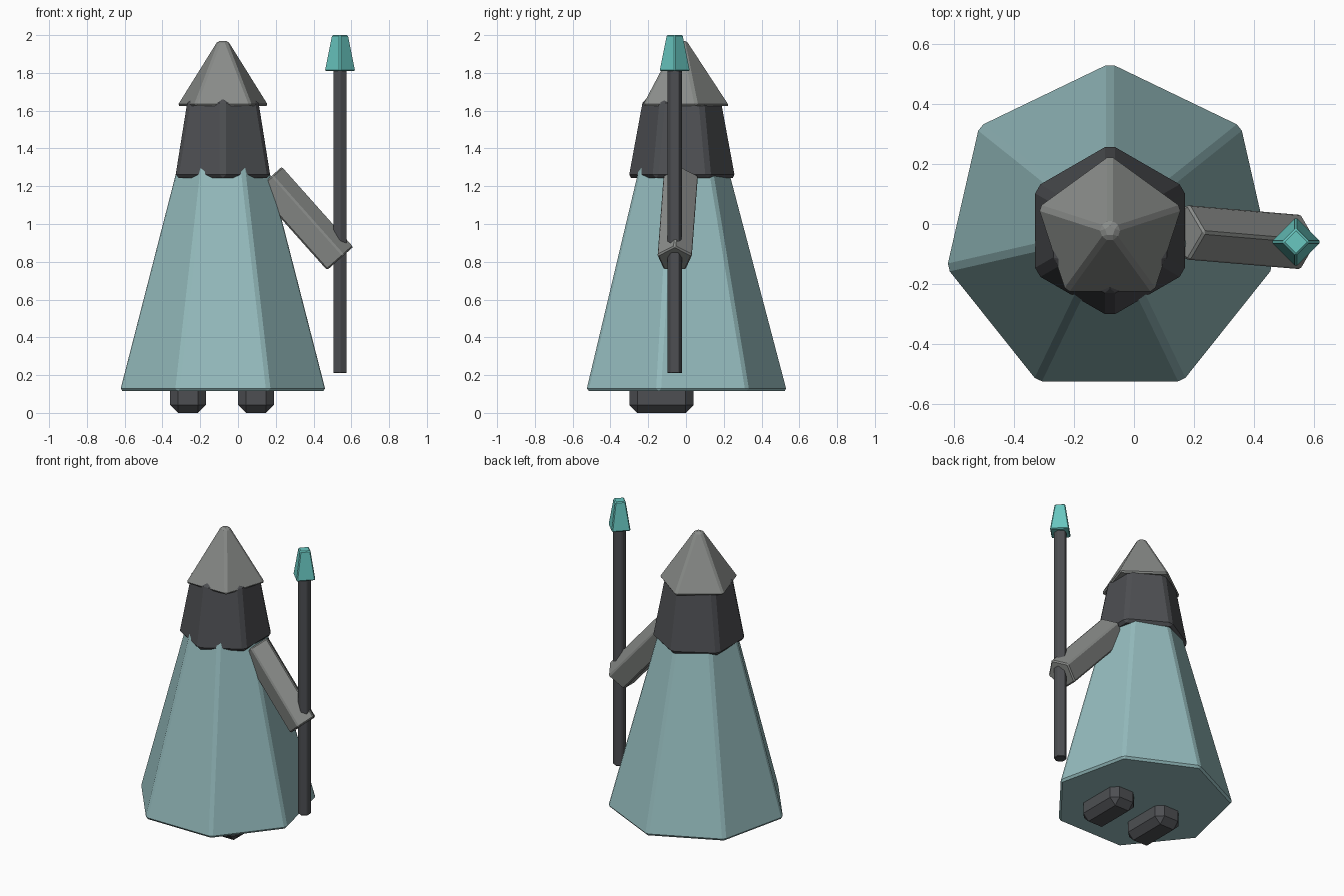
import bpy, bmesh, math
from mathutils import Vector

if "Cube" in bpy.data.objects:
    bpy.data.objects.remove(bpy.data.objects["Cube"])


def material(name, rgb):
    m = bpy.data.materials.new(name)
    m.diffuse_color = (*rgb, 1)
    m.use_nodes = True
    m.node_tree.nodes["Principled BSDF"].inputs["Base Color"].default_value = m.diffuse_color
    return m


TEAL = material("teal_cloth", (0.30, 0.50, 0.51))
BRIGHT = material("bright_teal", (0.14, 0.57, 0.53))
DARK = material("dark_grey", (0.075, 0.078, 0.085))
GREY = material("mid_grey", (0.25, 0.26, 0.25))


def finish(name, bm, mat, bevel):
    bmesh.ops.recalc_face_normals(bm, faces=bm.faces)
    me = bpy.data.meshes.new(name)
    bm.to_mesh(me)
    bm.free()
    ob = bpy.data.objects.new(name, me)
    bpy.context.collection.objects.link(ob)
    me.materials.append(mat)
    b = ob.modifiers.new("Bevel", 'BEVEL')
    b.width, b.segments = bevel, 1
    b.limit_method = 'ANGLE'
    b.angle_limit = math.radians(20)
    return ob


def prism(name, sides, start, end, r0, r1, mat, bevel,
          u=Vector((1, 0, 0)), v=Vector((0, 1, 0))):
    """Tapered prism between two points; first corner points along v."""
    bm = bmesh.new()
    rings = []
    for c, r in ((start, r0), (end, r1)):
        ring = []
        for i in range(sides):
            a = 2 * math.pi * i / sides
            ring.append(bm.verts.new(Vector(c) + u * r * math.sin(a) + v * r * math.cos(a)))
        rings.append(ring)
    for i in range(sides):
        j = (i + 1) % sides
        bm.faces.new((rings[0][i], rings[0][j], rings[1][j], rings[1][i]))
    for ring in rings:
        bm.faces.new(ring)
    return finish(name, bm, mat, bevel)


CX, CY = -0.08, -0.022

# Body: seven-sided robe, six-sided hood, five-sided hat
prism("robe", 7, (CX, CY, 0.115), (CX, CY, 1.5), 0.562, 0.197, TEAL, 0.015)
prism("hood", 6, (CX, CY, 1.243), (CX, CY, 1.66), 0.292, 0.215, DARK, 0.02)
prism("hat", 5, (CX, CY, 1.625), (CX, CY, 1.97), 0.258, 0.032, GREY, 0.012)

# Arm: five-sided, ridge facing up and outward
prism("arm", 5, (0.157, -0.028, 1.236), (0.535, -0.06, 0.812), 0.105, 0.105, GREY, 0.008,
      Vector((0, 0.93, 0)), Vector((0.747, 0, 0.665)))

# Staff with four-sided tip
prism("staff", 6, (0.54, -0.06, 0.21), (0.54, -0.06, 1.85), 0.041, 0.041, DARK, 0.004)
prism("staff_tip", 4, (0.54, -0.06, 1.81), (0.54, -0.06, 2.0), 0.084, 0.046, BRIGHT, 0.006)

# Feet: chamfered blocks
for side, name in ((-1, "left_foot"), (1, "right_foot")):
    bm = bmesh.new()
    bmesh.ops.create_cube(bm, size=1)
    bmesh.ops.scale(bm, vec=(0.19, 0.34, 0.18), verts=bm.verts)
    bmesh.ops.translate(bm, vec=(CX - 0.005 + side * 0.18, -0.13, 0.09), verts=bm.verts)
    finish(name, bm, DARK, 0.042)
